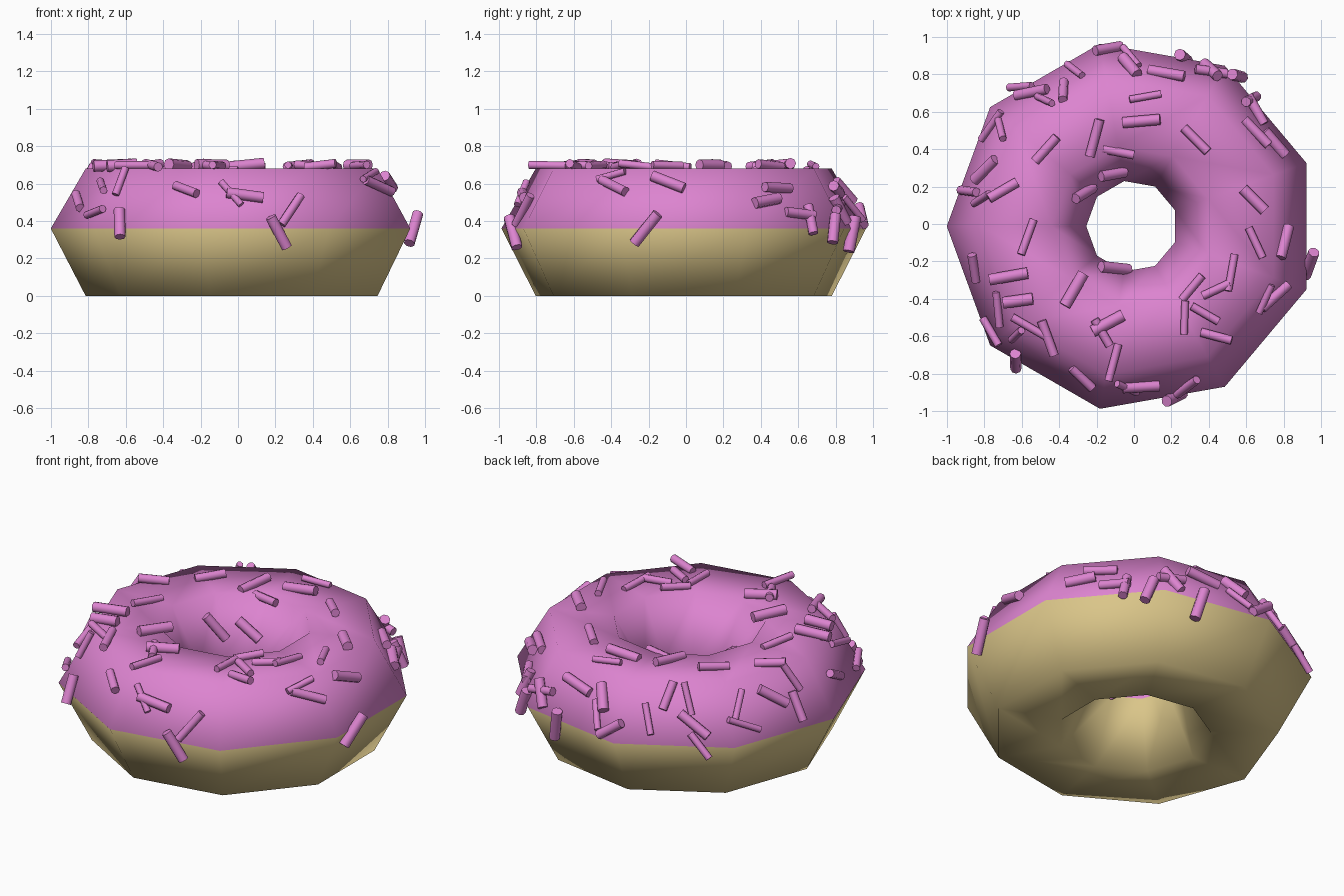
import bpy
import bmesh
import random
from math import radians, cos, sin
from mathutils import Vector, Matrix
from mathutils.bvhtree import BVHTree

cube = bpy.data.objects.get("Cube")
if cube:
    bpy.data.objects.remove(cube, do_unlink=True)

random.seed(4)
CENTRE = Vector((-0.01, -0.012, 0))
SEAM, TOP = 0.36, 0.68


def make_material(name, colour):
    material = bpy.data.materials.new(name)
    material.use_nodes = True
    material.diffuse_color = colour
    material.node_tree.nodes["Principled BSDF"].inputs["Base Color"].default_value = colour
    return material


dough = make_material("golden dough", (0.70, 0.56, 0.25, 1))
icing = make_material("pink icing", (0.72, 0.23, 0.63, 1))

# Ring: nine segments around, six-sided section, iced above the seam
bpy.ops.mesh.primitive_torus_add(major_segments=9, minor_segments=6,
                                 major_radius=0.6175, minor_radius=0.3725)
ring = bpy.context.object
ring.name = ring.data.name = "iced_ring"
ring.data.materials.append(dough)
ring.data.materials.append(icing)
bm = bmesh.new()
bm.from_mesh(ring.data)
bmesh.ops.rotate(bm, verts=bm.verts, matrix=Matrix.Rotation(radians(20), 3, 'Z'))
for vert in bm.verts:
    height = TOP if vert.co.z > 0.1 else 0 if vert.co.z < -0.1 else SEAM
    vert.co = Vector((vert.co.x, vert.co.y, height)) + CENTRE
for face in bm.faces:
    face.smooth = True
    face.material_index = int(face.calc_center_median().z > SEAM)
bm.normal_update()
surface = BVHTree.FromBMesh(bm)
bm.to_mesh(ring.data)
bm.free()

# Sprinkles on the crown: x, y, heading in plan
crown = [
    (-.31, .81, -35), (-.02, .88, -45), (.17, .79, -15), (.41, .8, -5),
    (.06, .68, 10), (.04, .55, 5), (-.6, .72, 0), (-.54, .69, 10),
    (-.47, .65, -30), (-.37, .7, 85), (-.75, .52, 55), (-.47, .4, 48),
    (-.21, .46, 75), (.33, .45, -45), (-.08, .4, -10), (-.12, .28, 8),
    (.64, .6, -55), (-.87, .17, -8), (-.8, .13, 25), (-.7, .18, 30),
    (-.28, .17, 30), (.64, .13, -45), (-.57, -.07, 70), (.65, -.1, -65),
    (-.84, -.23, -85), (-.67, -.28, 10), (-.62, -.41, 8), (-.32, -.35, 60),
    (-.11, -.25, -5), (.31, -.34, 50), (.27, -.5, 88), (.44, -.35, 25),
    (.52, -.26, 80), (.38, -.48, -30), (.44, -.6, -15), (.69, -.39, 60),
    (-.62, -.58, 45), (-.56, -.55, -30), (-.46, -.61, -70), (-.14, -.53, 28),
    (-.17, -.58, -60), (-.11, -.74, 75), (-.27, -.81, -40),
]
# Sprinkles on the outer slope: direction around the ring, height, roll
slope = [
    (217, .44, 15), (229, .38, -75), (284, .34, -60), (289, .45, 55),
    (273, .53, -10), (268, .54, -55), (348, .36, 50), (334, .58, -20),
    (354, .6, -25), (98, .42, 40), (91, .55, -55), (73, .33, 75),
    (63, .45, -60), (47, .4, 85), (37, .57, 0), (30, .5, 8),
    (55, .36, 70), (143, .55, 60), (159, .55, -40), (212, .58, -20),
]

bm = bmesh.new()


def add_sprinkle(point, normal, direction):
    """Lay a short rod on the surface, partly sunk and slightly tilted."""
    direction = (direction.normalized() + normal * random.uniform(-0.12, 0.12)).normalized()
    radius = random.uniform(0.018, 0.032)
    turn = direction.to_track_quat('Z', 'Y').to_matrix().to_4x4()
    bmesh.ops.create_cone(bm, cap_ends=True, segments=8, radius1=radius, radius2=radius,
                          depth=random.uniform(0.16, 0.21),
                          matrix=Matrix.Translation(point + normal * 0.018) @ turn)


for x, y, heading in crown:
    point, normal, _, _ = surface.ray_cast(Vector((x, y, 2)), Vector((0, 0, -1)))
    if point is None:
        continue
    plan = Vector((cos(radians(heading)), sin(radians(heading)), 0))
    plan.z = -normal.dot(plan) / max(normal.z, 0.1)
    add_sprinkle(point, normal, plan)

for around, height, roll in slope:
    outward = Vector((cos(radians(around)), sin(radians(around)), 0))
    point, normal, _, _ = surface.ray_cast(CENTRE + outward * 2 + Vector((0, 0, height)), -outward)
    if height < SEAM + 0.02:
        normal = outward
    side = Vector((0, 0, 1)).cross(normal).normalized()
    up = normal.cross(side)
    add_sprinkle(point, normal, side * cos(radians(roll)) + up * sin(radians(roll)))

mesh = bpy.data.meshes.new("sprinkles")
bm.to_mesh(mesh)
bm.free()
mesh.materials.append(icing)
sprinkles = bpy.data.objects.new("sprinkles", mesh)
bpy.context.collection.objects.link(sprinkles)

bpy.ops.object.select_all(action='DESELECT')
sprinkles.select_set(True)
bpy.context.view_layer.objects.active = sprinkles
bpy.ops.object.shade_smooth_by_angle(angle=radians(50))
